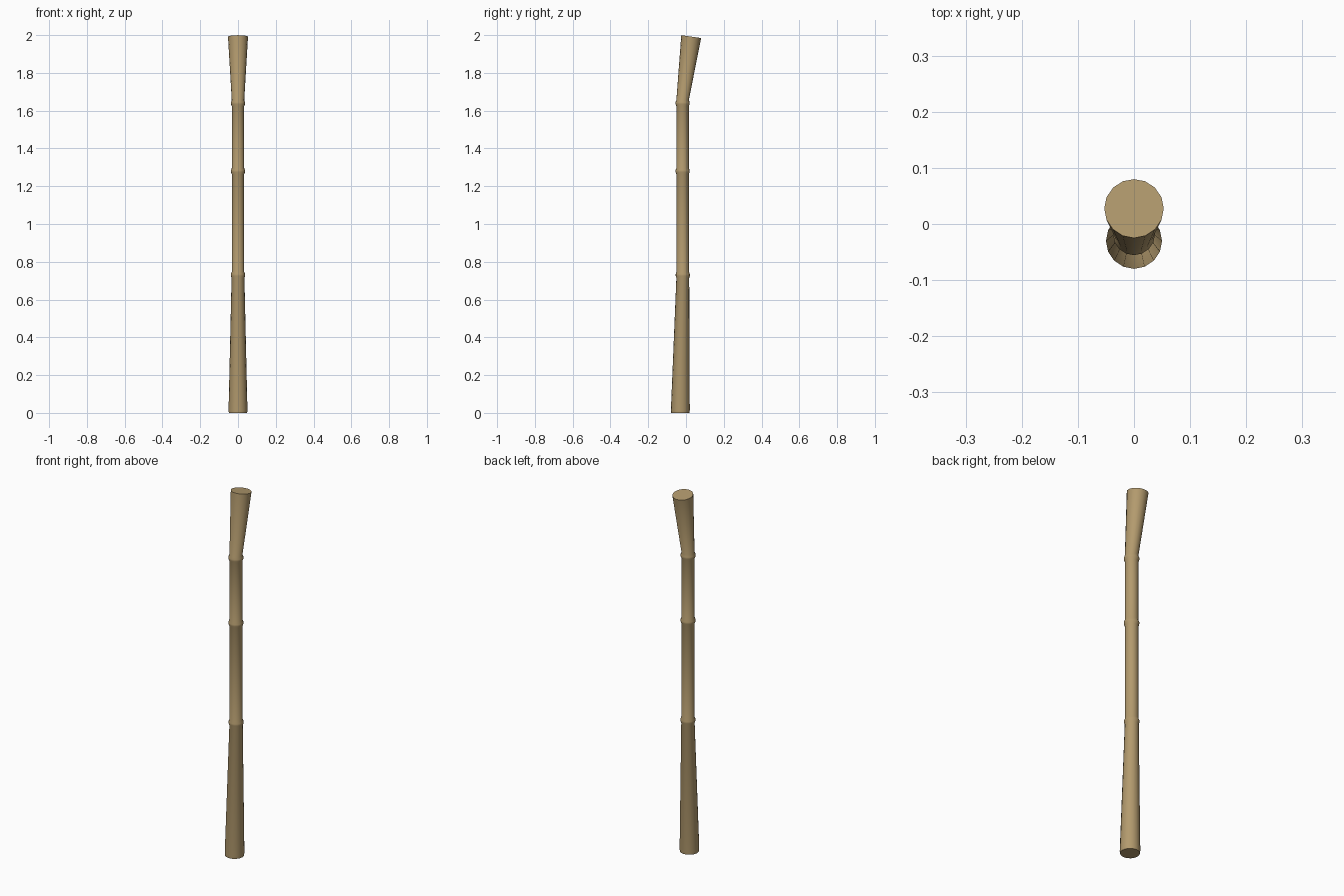
import bpy, bmesh, math
from mathutils import Vector, Matrix

if "Cube" in bpy.data.objects:
    bpy.data.objects.remove(bpy.data.objects["Cube"])

SIDES = 16
mat = bpy.data.materials.new("bamboo tan")
mat.diffuse_color = (0.45, 0.325, 0.155, 1)
mat.use_nodes = True
mat.node_tree.nodes["Principled BSDF"].inputs["Base Color"].default_value = mat.diffuse_color

# Rings from bottom to top: centre y, centre z, radius, tilt about x (degrees)
rings = [(-0.030, 0.000, 0.0485, 0), (-0.030, 0.014, 0.050, 0)]


def node(y, z, r, r_below, r_above):
    """Swollen joint between two stalk segments."""
    rings.extend([(y, z - 0.016, r_below, 0), (y, z - 0.005, r, 0),
                  (y, z + 0.005, r, 0), (y, z + 0.016, r_above, 0)])


node(-0.017, 0.73, 0.0375, 0.034, 0.033)
node(-0.018, 1.28, 0.0375, 0.033, 0.033)
node(-0.018, 1.64, 0.0375, 0.033, 0.033)
# Flared, tilted top
rings.append((0.0275, 1.992, 0.053, -8))

# Stalk lofted through the rings
bm = bmesh.new()
loops = []
for y, z, r, tilt in rings:
    rot = Matrix.Rotation(math.radians(tilt), 3, 'X')
    loops.append([bm.verts.new(Vector((0, y, z)) + rot @ Vector(
        (r * math.cos(2 * math.pi * i / SIDES), r * math.sin(2 * math.pi * i / SIDES), 0)))
        for i in range(SIDES)])
for a, b in zip(loops, loops[1:]):
    for i in range(SIDES):
        j = (i + 1) % SIDES
        bm.faces.new((a[i], a[j], b[j], b[i]))
# End caps
bm.faces.new(loops[0][::-1])
bm.faces.new(loops[-1])
bmesh.ops.recalc_face_normals(bm, faces=bm.faces)

mesh = bpy.data.meshes.new("bamboo_stalk")
bm.to_mesh(mesh)
bm.free()
mesh.materials.append(mat)
stalk = bpy.data.objects.new("bamboo_stalk", mesh)
bpy.context.collection.objects.link(stalk)
bpy.context.view_layer.objects.active = stalk
stalk.select_set(True)
bpy.ops.object.shade_smooth_by_angle(angle=math.radians(40))
